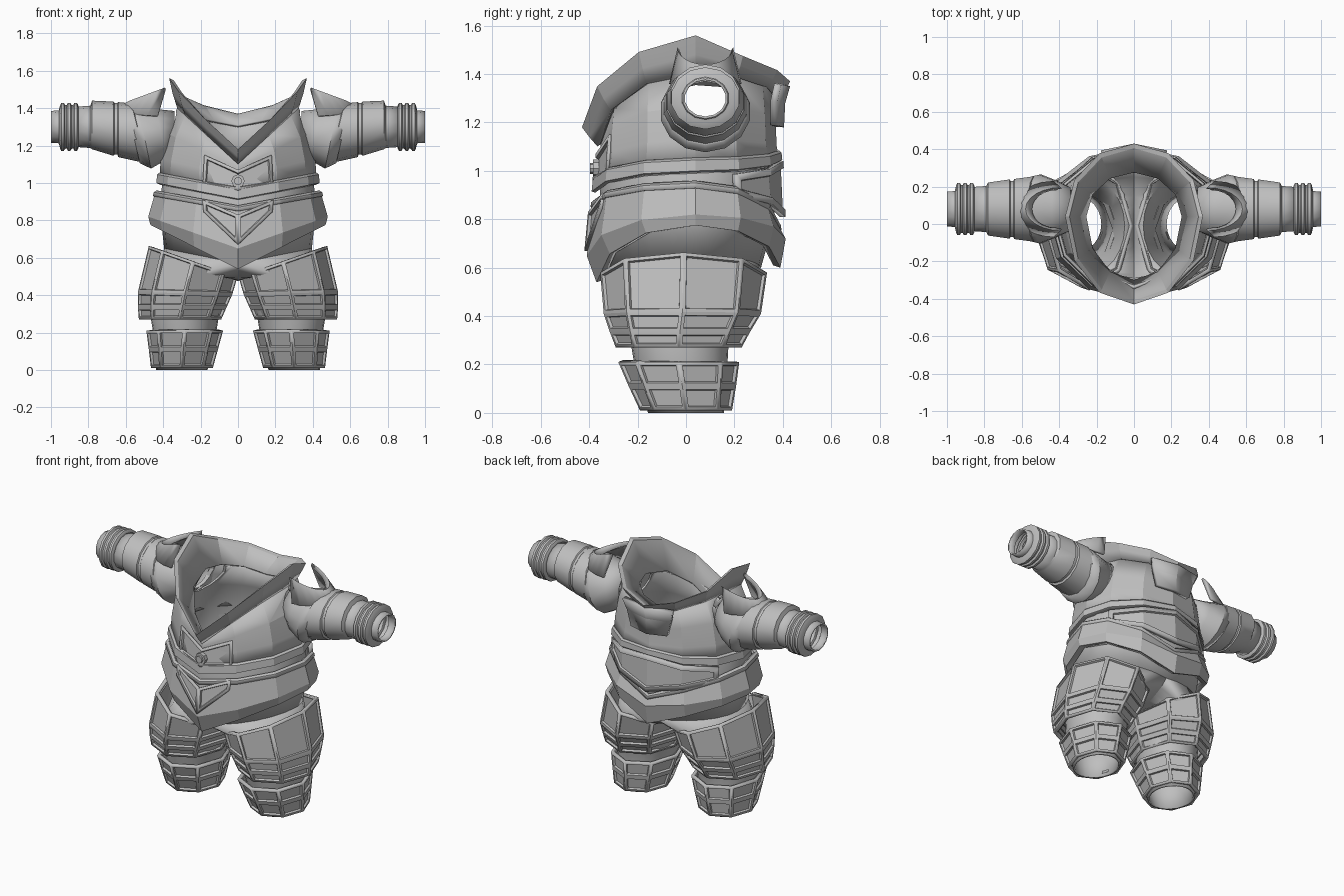
import bpy, bmesh
from math import sin, cos, radians, pi

cube = bpy.data.objects.get("Cube")
if cube:
    bpy.data.objects.remove(cube)

grey = bpy.data.materials.new("armour_grey")
grey.use_nodes = True
COLOUR = (0.52, 0.52, 0.52, 1)
grey.diffuse_color = COLOUR
grey.node_tree.nodes["Principled BSDF"].inputs["Base Color"].default_value = COLOUR

Y0 = 0.04  # depth at which the trunk is widest


def ring(rx, front, back, zf, zs, zb, n=12, start=0, stop=360, power=(1, 1)):
    """Trunk section: half width, front and back reach, height at front, side and back."""
    pts = []
    full = stop - start == 360
    for i in range(n if full else n + 1):
        a = radians(start + (stop - start) * i / n)
        c = cos(a)
        reach, z, p = (front + Y0, zf, power[0]) if c > 0 else (back - Y0, zb, power[1])
        w = max(0, 1 - abs(sin(a))) ** p
        pts.append((rx * sin(a), Y0 - reach * c, zs + (z - zs) * w))
    return pts


def leg_ring(cx, cy, rx, ry, z, n=8, tilt=0):
    """Leg section, optionally rising towards the outside."""
    turn = [2 * pi * i / n for i in range(n)]
    return [(cx + rx * sin(a), cy - ry * cos(a), z + tilt * rx * sin(a)) for a in turn]


def arm_ring(x, r, z=1.3, slant=0, n=14):
    """Sleeve section across the x axis."""
    turn = [2 * pi * i / n for i in range(n)]
    return [(x + slant * cos(a), 0.08 + 1.12 * r * sin(a), z + r * cos(a)) for a in turn]


def loft(name, rings, closed=True, thick=0.02, panel=None, whole=False,
         mirror=False, angle=12):
    """Skin a row of sections, sink panels into it and give it thickness."""
    bm = bmesh.new()
    rows = [[bm.verts.new(p) for p in r] for r in rings]
    n = len(rings[0])
    for a, b in zip(rows, rows[1:]):
        for j in range(n if closed else n - 1):
            k = (j + 1) % n
            bm.faces.new((a[j], b[j], b[k], a[k]))
    bm.normal_update()
    if panel:
        faces = bm.faces[:]
        for width, depth in ((panel, 0), (0.004, -0.012)):
            if whole:
                bmesh.ops.inset_region(bm, faces=faces, thickness=width, depth=depth,
                                       use_boundary=True, use_even_offset=True)
            else:
                bmesh.ops.inset_individual(bm, faces=faces, thickness=width, depth=depth,
                                           use_even_offset=True)
    me = bpy.data.meshes.new(name)
    bm.to_mesh(me)
    bm.free()
    me.materials.append(grey)
    me.shade_smooth()
    me.set_sharp_from_angle(angle=radians(angle))
    ob = bpy.data.objects.new(name, me)
    bpy.context.collection.objects.link(ob)
    sol = ob.modifiers.new("thickness", 'SOLIDIFY')
    sol.thickness = thick
    sol.offset = -1
    if mirror:
        ob.modifiers.new("mirror", 'MIRROR')
    return ob


# Chest shell over a smooth undersuit that runs from the neck to the hips
chest = loft("chest_shell", [
    ring(.325, .35, .36, 1.12, 1.4, 1.32),
    ring(.385, .358, .37, 1.08, 1.27, 1.2),
    ring(.413, .36, .375, 1.03, 1.13, 1.1),
    ring(.42, .37, .385, .94, 1.03, 1.05)], thick=.025)
hips = ring(.395, .325, .31, .57, .65, .6, 24)
undersuit = loft("undersuit", [
    ring(.265, .3, .285, 1.08, 1.35, 1.3, 24),
    ring(.34, .325, .33, 1.02, 1.2, 1.18, 24),
    ring(.405, .355, .37, .93, 1.02, 1.02, 24),
    ring(.415, .355, .365, .78, .84, .8, 24), hips], thick=.012, angle=50)

# Arm holes through both
bpy.ops.mesh.primitive_cylinder_add(vertices=14, radius=.105, depth=2,
                                    location=(0, .08, 1.29), rotation=(0, pi / 2, 0))
cutter = bpy.context.object
cutter.name = "arm_hole_cutter"
cutter.hide_render = True
for shell in (chest, undersuit):
    cut = shell.modifiers.new("arm_holes", 'BOOLEAN')
    cut.operation = 'DIFFERENCE'
    cut.object = cutter
    bpy.context.view_layer.update()
    done = bpy.data.meshes.new_from_object(
        shell.evaluated_get(bpy.context.evaluated_depsgraph_get()))
    shell.modifiers.clear()
    shell.data = done
bpy.data.objects.remove(cutter)

# Flared collar, sloping in to the neck, and the tab at its back
loft("collar", [
    ring(.255, .3, .275, 1.08, 1.36, 1.31),
    ring(.345, .41, .405, 1.17, 1.55, 1.365, power=(.85, .4)),
    ring(.368, .43, .43, 1.18, 1.56, 1.37, power=(.85, .4)),
    ring(.35, .4, .41, 1.14, 1.48, 1.33, power=(.9, .6)),
    ring(.325, .365, .38, 1.1, 1.4, 1.29)], thick=.012)
loft("collar_back_tab", [
    ring(.42, .4, .43, 1.35, 1.36, 1.35, 2, 155, 205),
    ring(.38, .4, .41, 1.28, 1.29, 1.28, 2, 156, 204),
    ring(.34, .4, .405, 1.18, 1.2, 1.18, 2, 158, 202)], closed=False, thick=.03)

# Lip under the chest
loft("chest_lip", [
    ring(.42, .372, .385, .975, 1.055, 1.085),
    ring(.432, .385, .395, .965, 1.045, 1.075),
    ring(.437, .39, .398, .915, 1.0, 1.045),
    ring(.415, .375, .38, .91, .99, 1.035)], thick=.015)

# Hollow legs, each opening from half of the hips
saddle = []
for i in range(1, 12):
    t = i / 12
    saddle.append((0, .31 - .635 * t, .6 - .03 * t - .11 * sin(pi * t) ** .7))
loft("leg_sleeve", [hips[:13] + saddle,
                    leg_ring(.235, -.01, .19, .265, .5, 24),
                    leg_ring(.265, -.02, .185, .235, .38, 24),
                    leg_ring(.285, -.025, .18, .2, .27, 24),
                    leg_ring(.285, -.02, .165, .19, .18, 24),
                    leg_ring(.3, 0, .137, .157, 0, 24)],
     thick=.012, mirror=True, angle=50)

# Waist belt with its rim
loft("waist_belt", [
    ring(.42, .37, .36, .87, .95, .77),
    ring(.445, .385, .385, .86, .94, .76),
    ring(.48, .41, .412, .65, .82, .72),
    ring(.468, .37, .39, .54, .775, .6),
    ring(.43, .34, .36, .55, .775, .61)], thick=.015)
loft("belt_rim", [
    ring(.435, .38, .378, .88, .96, .785),
    ring(.45, .392, .392, .87, .95, .775),
    ring(.455, .395, .395, .85, .93, .755)], thick=.02)

# Chest plate with a round stud, belt emblem and back panel
loft("chest_plate", [ring(.36, .374, .4, 1.07, 1.23, 1, 2, -30, 30),
                     ring(.38, .386, .4, .96, 1.02, 1, 2, -30, 30)],
     closed=False, thick=.02, panel=.016, whole=True)
loft("belt_emblem", [ring(.38, .405, .4, .83, .99, 1, 2, -30, 30),
                     ring(.37, .42, .4, .67, 1.02, 1, 2, -30, 30)],
     closed=False, thick=.02, panel=.016)
loft("back_panel", [ring(.432, .4, .402, 1, .98, 1.04, 4, 118, 242),
                    ring(.435, .4, .412, 1, .91, .81, 4, 118, 242)],
     closed=False, thick=.025, panel=.028, whole=True)
for part, radius, y in (("stud_base", .036, -.372), ("stud", .022, -.385)):
    bpy.ops.mesh.primitive_cylinder_add(vertices=8, radius=radius, depth=.025,
                                        location=(0, y, 1.01), rotation=(pi / 2, 0, 0))
    bpy.context.object.name = part
    bpy.context.object.data.materials.append(grey)

# Thigh and shin guards with sunk panels
loft("thigh_guard", [
    leg_ring(.24, -.01, .237, .345, .58, tilt=.35),
    leg_ring(.283, -.015, .252, .325, .41, tilt=.03),
    leg_ring(.298, -.025, .237, .29, .335),
    leg_ring(.31, -.03, .22, .26, .27)], thick=.022, panel=.014, mirror=True)
loft("shin_guard", [
    leg_ring(.285, -.03, .205, .25, .21),
    leg_ring(.292, -.015, .185, .222, .11),
    leg_ring(.3, 0, .165, .19, .01)], panel=.014, mirror=True)

# Sleeves: overlapping tapered cuffs from shoulder to wrist
loft("shoulder_sleeve", [arm_ring(.34, .105, 1.28), arm_ring(.41, .135, 1.26, .03),
                         arm_ring(.5, .168, 1.245, .035), arm_ring(.56, .155, 1.26, .035)],
     thick=.015, mirror=True, angle=35)
loft("upper_sleeve", [arm_ring(.52, .15, 1.26, .04), arm_ring(.53, .16, 1.265, .04),
                      arm_ring(.64, .147, 1.285), arm_ring(.645, .138, 1.29),
                      arm_ring(.66, .138, 1.29), arm_ring(.665, .145, 1.29),
                      arm_ring(.78, .13, 1.31), arm_ring(.79, .113),
                      arm_ring(.86, .108)], thick=.015, mirror=True, angle=35)
cuff = [arm_ring(.85, .1)]
for x in (.855, .89, .925):
    cuff += [arm_ring(x, .118), arm_ring(x + .006, .128), arm_ring(x + .02, .128),
             arm_ring(x + .026, .116)]
cuff += [arm_ring(.955, .1), arm_ring(.958, .088), arm_ring(1, .085)]
loft("wrist_cuff", cuff, thick=.01, mirror=True, angle=35)

# Horned shoulder yoke: a U-shaped flap opening towards the neck
inner, crest, base = [], [], []
for i in range(13):
    a = pi * i / 12
    s, c = sin(a), cos(a)
    inner.append((.415 + .13 * s, .08 - .1 * c, 1.42 + .06 * (1 - s)))
    crest.append((.39 + .19 * s, .08 - .115 * c, 1.44 + .07 * (1 - s)))
    base.append((.43 + .21 * s, .08 - .15 * c, 1.41 - .05 * abs(c)))
loft("shoulder_yoke", [inner, crest, base], closed=False, thick=.015,
     mirror=True, angle=40)
